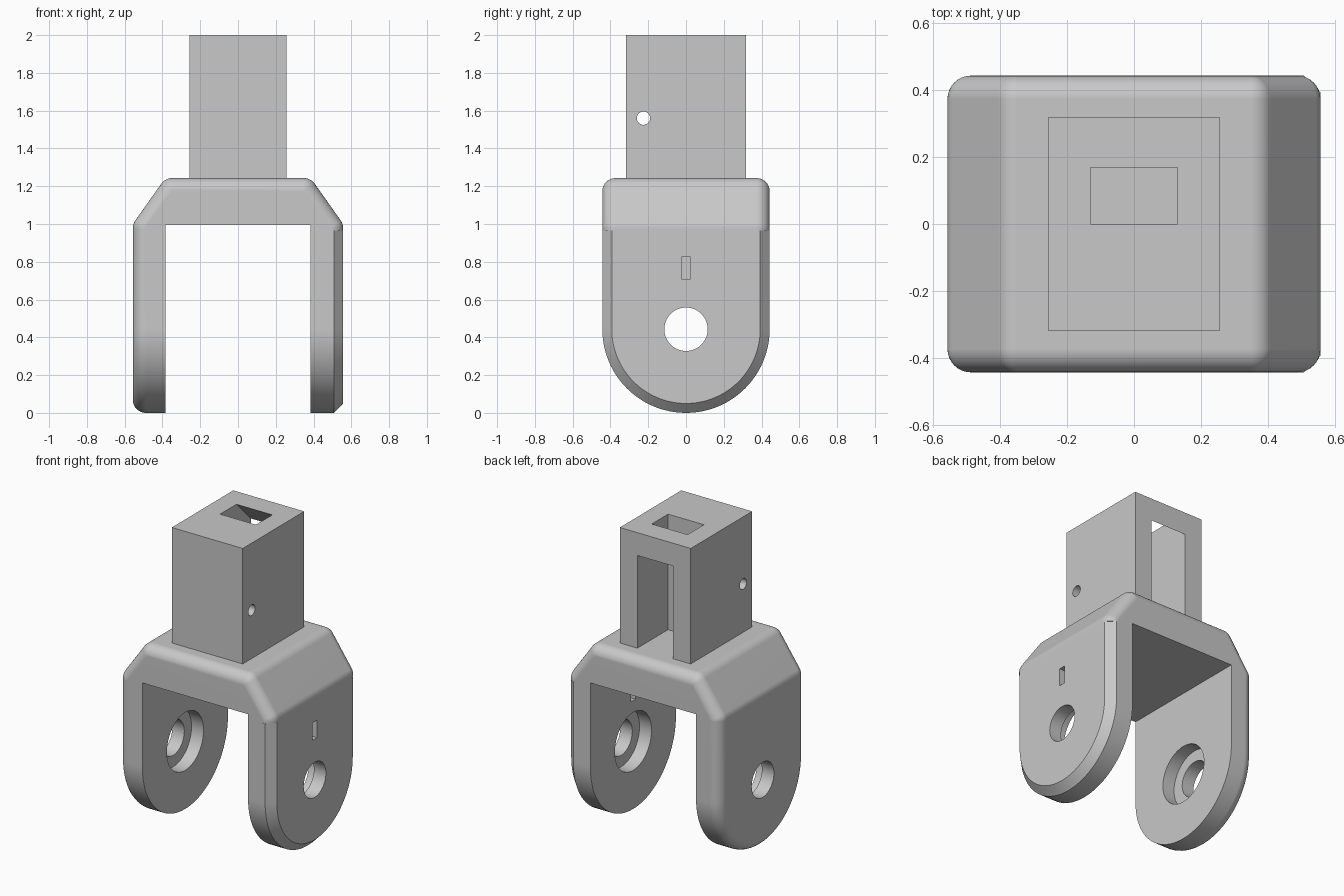
import bpy, bmesh, math
from mathutils import Matrix

old = bpy.data.objects.get("Cube")
if old:
    bpy.data.objects.remove(old)

grey = bpy.data.materials.new("plain grey")
grey.use_nodes = True
colour = (0.58, 0.58, 0.58, 1)
grey.diffuse_color = colour
grey.node_tree.nodes["Principled BSDF"].inputs["Base Color"].default_value = colour

HALF_X, HALF_Y = 0.557, 0.443      # outer half sizes of the fork
SHOULDER_Z, TOP_Z, POST_TOP = 1.0, 1.243, 2.0
SHOULDER_X = 0.385                 # where the slope meets the flat top
INNER_X, INNER_TOP = 0.383, 0.995  # opening between the legs
LEG_TOP = 0.965                    # top of the chamfered leg
PIVOT_Z = HALF_Y
ROUND, CHAMFER = 0.07, 0.05


def finish(bm, name):
    bmesh.ops.recalc_face_normals(bm, faces=bm.faces)
    mesh = bpy.data.meshes.new(name)
    bm.to_mesh(mesh)
    bm.free()
    mesh.materials.append(grey)
    obj = bpy.data.objects.new(name, mesh)
    bpy.context.collection.objects.link(obj)
    return obj


def hull(name, points):
    """Convex solid around the points, with flat areas merged into single faces."""
    bm = bmesh.new()
    for p in points:
        bm.verts.new(p)
    bmesh.ops.remove_doubles(bm, verts=bm.verts, dist=0.0001)
    bmesh.ops.convex_hull(bm, input=bm.verts)
    loose = [v for v in bm.verts if not v.link_faces]
    bmesh.ops.delete(bm, geom=loose, context="VERTS")
    bmesh.ops.dissolve_limit(bm, angle_limit=math.radians(0.5),
                             verts=bm.verts, edges=bm.edges)
    return finish(bm, name)


def box(name, low, high):
    return hull(name, [(x, y, z) for x in (low[0], high[0])
                       for y in (low[1], high[1]) for z in (low[2], high[2])])


def rod_x(name, radius, half_length, y, z):
    bm = bmesh.new()
    place = Matrix.Translation((0, y, z)) @ Matrix.Rotation(math.pi / 2, 4, "Y")
    bmesh.ops.create_cone(bm, cap_ends=True, segments=48, radius1=radius,
                          radius2=radius, depth=2 * half_length, matrix=place)
    return finish(bm, name)


def cut(target, cutter):
    cutter.hide_render = True
    mod = target.modifiers.new("cut", "BOOLEAN")
    mod.operation, mod.solver, mod.object = "DIFFERENCE", "EXACT", cutter
    bpy.context.view_layer.objects.active = target
    bpy.ops.object.modifier_apply(modifier=mod.name)
    bpy.data.objects.remove(cutter)


def sweep(start, end, steps):
    return [start + (end - start) * i / steps for i in range(steps + 1)]


def half_round(radius):
    """Lower half circle of a leg end, as (y, z)."""
    return [(radius * math.cos(a), PIVOT_Z - radius * math.sin(a))
            for a in sweep(0, math.pi, 48)]


def fork_points():
    """Fork block with every outer edge rounded by the same radius."""
    slope = math.atan2(HALF_X - SHOULDER_X, TOP_Z - SHOULDER_Z)
    low = (HALF_X - ROUND, SHOULDER_Z - ROUND * math.tan(slope / 2))
    high = (SHOULDER_X - ROUND * math.tan((math.pi / 2 - slope) / 2), TOP_Z - ROUND)
    corners = [(low, a) for a in sweep(0, slope, 4)]
    corners += [(high, a) for a in sweep(slope, math.pi / 2, 6)]
    points = []
    for t in sweep(0, math.pi / 2, 8):
        reach = ROUND * math.cos(t)
        y = HALF_Y - ROUND + ROUND * math.sin(t)
        for side in (-1, 1):
            for (cx, cz), a in corners:
                x, z = cx + reach * math.cos(a), cz + reach * math.sin(a)
                points += [(side * x, y, z), (side * x, -y, z)]
            x = side * (HALF_X - ROUND + reach)
            points += [(x, py, pz) for py, pz in half_round(y)]
    return points


def chamfered_leg_points():
    points = []
    for x, inset in ((INNER_X, 0), (HALF_X - CHAMFER, 0), (HALF_X, CHAMFER)):
        r = HALF_Y - inset
        points += [(x, y, z) for y, z in half_round(r) + [(r, LEG_TOP), (-r, LEG_TOP)]]
    return points


# Fork bridge with the rounded right leg, and the chamfered left leg
fork = hull("fork", fork_points())
cut(fork, box("opening_cutter", (-INNER_X, -1, -1), (INNER_X, 1, INNER_TOP)))
cut(fork, box("side_cutter", (0, -1, -1), (1, 1, LEG_TOP)))
left_leg = hull("left_leg", chamfered_leg_points())

# Pivot holes with inner counterbores, and a small slot in the left leg
for leg in (fork, left_leg):
    cut(leg, rod_x("counterbore_cutter", 0.19, 0.47, 0, PIVOT_Z))
    cut(leg, rod_x("pivot_cutter", 0.115, 1, 0, PIVOT_Z))
cut(left_leg, box("slot_cutter", (0.2, -0.023, 0.71), (1, 0.023, 0.825)))

# Square post: rear channel rising to the top opening under a sloped lintel
post = box("post", (-0.257, -0.318, TOP_Z), (0.257, 0.318, POST_TOP))
channel = [(0, 1.1), (0.418, 1.1), (0.418, 1.75), (0.07, 2.1), (0, 2.1)]
cut(post, hull("channel_cutter", [(x, y, z) for x in (-0.13, 0.13) for y, z in channel]))
cut(post, rod_x("pin_cutter", 0.035, 1, -0.225, 1.56))

# Smooth rounded areas, keep flat faces crisp
for obj in (fork, left_leg, post):
    bpy.ops.object.select_all(action="DESELECT")
    obj.select_set(True)
    bpy.context.view_layer.objects.active = obj
    bpy.ops.object.shade_smooth_by_angle(angle=math.radians(30))
    weighted = obj.modifiers.new("weighted normals", "WEIGHTED_NORMAL")
    weighted.keep_sharp = True
